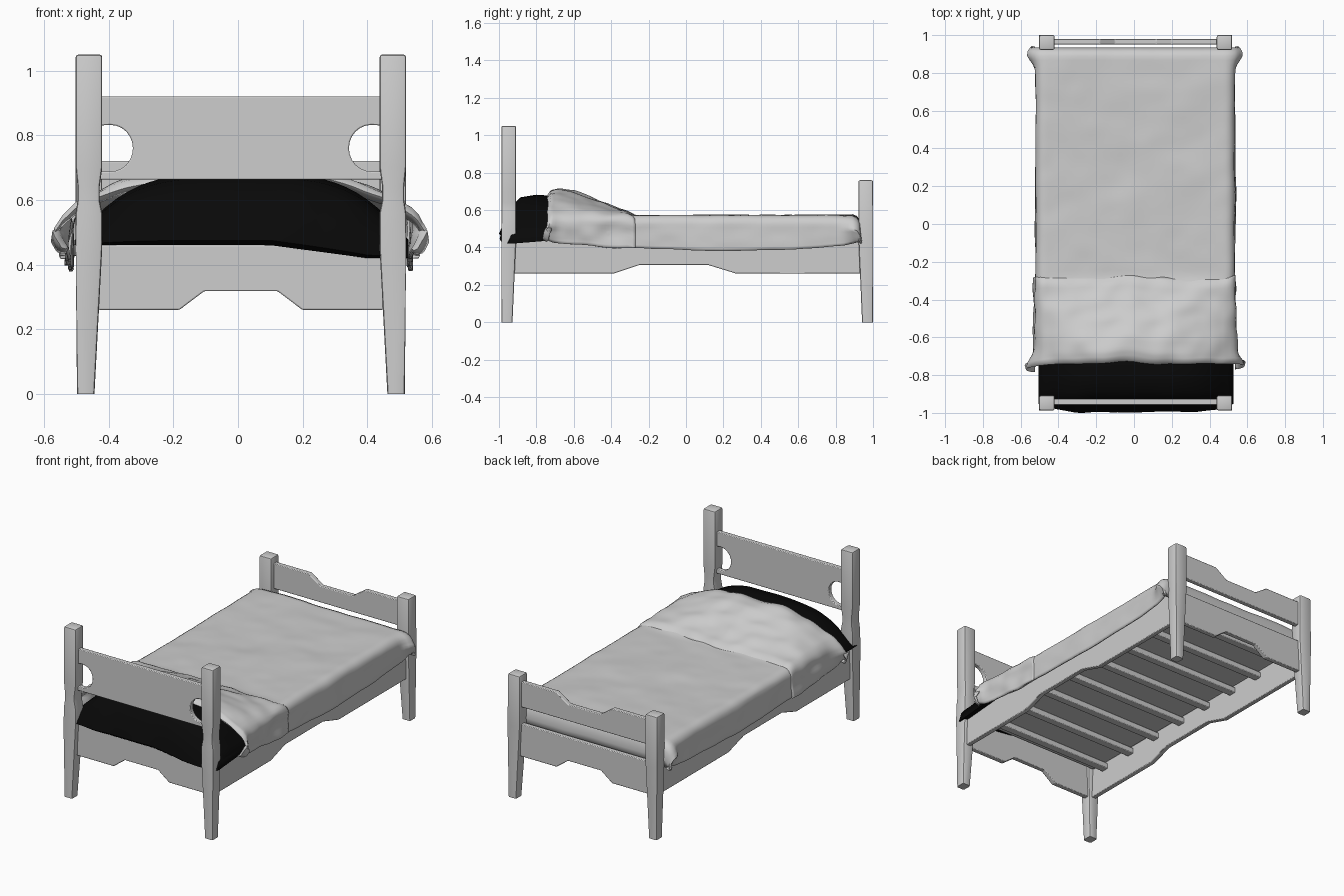
import bpy, bmesh, math
from mathutils import Vector, noise

cube = bpy.data.objects.get("Cube")
if cube:
    bpy.data.objects.remove(cube, do_unlink=True)

MID = 0.009  # centre line of the frame; the drape is slightly lopsided


def material(name, value):
    m = bpy.data.materials.new(name)
    m.use_nodes = True
    color = (value, value, value, 1)
    m.diffuse_color = color
    m.node_tree.nodes["Principled BSDF"].inputs["Base Color"].default_value = color
    return m


GREY = material("pale_grey", 0.61)
BLACK = material("pillow_black", 0.0025)


def finish(name, bm, mat=GREY, bevel=0, angle=30, closed=True):
    if closed:
        bmesh.ops.recalc_face_normals(bm, faces=bm.faces[:])
    mesh = bpy.data.meshes.new(name)
    bm.to_mesh(mesh)
    bm.free()
    mesh.materials.append(mat)
    ob = bpy.data.objects.new(name, mesh)
    bpy.context.collection.objects.link(ob)
    if bevel:
        mod = ob.modifiers.new("soft_edges", "BEVEL")
        mod.width = bevel
        mod.segments = 2
        mod.limit_method = "ANGLE"
    bpy.ops.object.select_all(action="DESELECT")
    ob.select_set(True)
    bpy.context.view_layer.objects.active = ob
    bpy.ops.object.shade_smooth_by_angle(angle=math.radians(angle))
    return ob


def loft(rings):
    """Closed solid through a list of vertex rings."""
    bm = bmesh.new()
    rows = [[bm.verts.new(p) for p in ring] for ring in rings]
    n = len(rows[0])
    for a, b in zip(rows, rows[1:]):
        for i in range(n):
            bm.faces.new((a[i], a[(i + 1) % n], b[(i + 1) % n], b[i]))
    bm.faces.new(rows[0])
    bm.faces.new(rows[-1])
    return bm


def board(name, outline, at, along_y=False, thick=0.03):
    """Flat board cut to an outline of (length, height) points."""
    rings = []
    for d in (at - thick / 2, at + thick / 2):
        rings.append([(MID + d, u, z) if along_y else (MID + u, d, z) for u, z in outline])
    finish(name, loft(rings), bevel=0.004)


def box(name, lo, hi, bevel=0.005):
    rings = [[(lo[0], lo[1], z), (hi[0], lo[1], z), (hi[0], hi[1], z), (lo[0], hi[1], z)]
             for z in (lo[2], hi[2])]
    finish(name, loft(rings), bevel=bevel)


def ramp(table, v):
    """Piecewise linear lookup."""
    if v <= table[0][0]:
        return table[0][1]
    for (a, p), (b, q) in zip(table, table[1:]):
        if v <= b:
            return p + (q - p) * (v - a) / (b - a)
    return table[-1][1]


# Posts: tapered feet, with a waist on the tall head posts
def post(name, side, y_out, y_in, top, waist):
    levels = [(0, 0.453, 0.507, 0.75), (0.45, 0.429, 0.511, 1)]
    if waist:
        levels += [(0.56, 0.429, 0.511, 1), (0.6, 0.437, 0.505, 1),
                   (0.64, 0.437, 0.505, 1), (0.7, 0.429, 0.511, 1)]
    levels.append((top, 0.429, 0.511, 1))
    rings = []
    for z, xi, xo, k in levels:
        yi = y_out + (y_in - y_out) * k
        xi, xo = MID + side * xi, MID + side * xo
        rings.append([(xi, y_out, z), (xo, y_out, z), (xo, yi, z), (xi, yi, z)])
    bm = loft(rings)
    # Round the long edges and the top, leaving the foot flat
    edges = [e for e in bm.edges if e.verts[0].co.z != e.verts[1].co.z
             or e.verts[0].co.z > top - 0.01]
    bmesh.ops.bevel(bm, geom=edges, offset=0.009, segments=2, profile=0.5, affect="EDGES")
    finish(name, bm)


for side, label in ((1, "left"), (-1, "right")):
    post("head_post_" + label, side, -0.987, -0.908, 1.05, True)
    post("foot_post_" + label, side, 1.0, 0.922, 0.76, False)

# Headboard with a rounded hand hole beside each post
half = 0.44
hole = [(half, 0.83)]
for i in range(13):
    a = math.pi / 2 + math.pi * i / 12
    hole.append((0.403 + 0.069 * math.cos(a), 0.76 + 0.072 * math.sin(a)))
hole.append((half, 0.688))
right_edge = [(half, 0.92)] + hole + [(half, 0.663)]
left_edge = [(-u, z) for u, z in reversed(right_edge)]
board("headboard", right_edge + left_edge, -0.942)

# Footboard with a dip in its top edge
board("footboard", [(-half, 0.565), (half, 0.565), (half, 0.72), (0.19, 0.72),
                    (0.11, 0.665), (-0.11, 0.665), (-0.19, 0.72), (-half, 0.72)], 0.965)

# Aprons and side rails with a raised cut in the lower edge
apron = [(-half, 0.46), (-half, 0.26), (-0.19, 0.26), (-0.113, 0.318),
         (0.113, 0.318), (0.19, 0.26), (half, 0.26), (half, 0.46)]
board("head_apron", apron, -0.942)
board("foot_apron", apron, 0.965)
rail = [(-0.92, 0.46), (-0.92, 0.26), (-0.39, 0.26), (-0.25, 0.306),
        (0.12, 0.306), (0.27, 0.26), (0.93, 0.26), (0.93, 0.46)]
board("left_rail", rail, 0.475, along_y=True)
board("right_rail", rail, -0.475, along_y=True)

# Slats and mattress
for i in range(8):
    y = -0.8 + 0.23 * i
    box("slat_%d" % (i + 1), (MID - 0.465, y - 0.025, 0.39), (MID + 0.465, y + 0.025, 0.425))
box("mattress", (MID - 0.458, -0.9, 0.425), (MID + 0.458, 0.9, 0.5), bevel=0.02)

# Pillow: one side profile swept across, flattening and narrowing toward both ends
side_profile = [(-0.98, 0.46), (-0.997, 0.475), (-0.975, 0.53), (-0.93, 0.62), (-0.885, 0.668),
                (-0.8, 0.682), (-0.7, 0.675), (-0.6, 0.64), (-0.5, 0.58), (-0.44, 0.5), (-0.45, 0.46)]
rings = []
for i in range(33):
    x = -0.505 + 1.033 * i / 32
    swell = 1 - min(0.93, (abs(x - 0.01) / 0.52) ** 3.5)
    sag = 0.04 * min(1, max(0, x - 0.1) / 0.3)
    ring = []
    for y, z in side_profile:
        front = min(1, max(0, (-0.88 - y) / 0.08))
        y += 0.01 * noise.noise(Vector((x * 8, z * 5, 0))) + 0.05 * (1 - swell) ** 2 * front
        ring.append((x, y, 0.46 + (z - 0.46) * swell - sag * front * (z < 0.5)))
    rings.append(ring)
finish("pillow", loft(rings), BLACK, angle=60)

# Bedding: a draped sheet that swells over the pillow and hangs past the rails
swell_table = [(-0.75, 0.105), (-0.68, 0.122), (-0.6, 0.11), (-0.5, 0.08), (-0.36, 0.02), (-0.28, 0)]
hem_table = [(-0.74, 0.45), (-0.68, 0.425), (-0.4, 0.4), (0.2, 0.38), (0.6, 0.39), (0.84, 0.41), (0.92, 0.43)]


def sheet(name, rows, lift, crumple):
    bm = bmesh.new()
    grid = []
    n = 40
    for y0, drop in rows:
        line = []
        for j in range(-n, n + 1):
            a, sign = abs(j) / n, (1 if j >= 0 else -1)
            t = max(0, (a - 0.7) / 0.3)
            bend = min(1, t * 3) * math.pi / 2
            width = 0.521 + lift * 0.4 + 0.013 * (sign > 0)
            x = min(a / 0.7, 1) * (width - 0.05) + 0.05 * math.sin(bend)
            top = 0.573 + lift + ramp(swell_table, y0) * (1 - min(1, x / 0.51) ** 3)
            hem = ramp(hem_table, y0) + 0.008 * noise.noise(Vector((sign, y0 * 6, 4)))
            z = top - 0.05 * (1 - math.cos(bend))
            if t > 1 / 3:
                z += (hem - z) * (t - 1 / 3) * 1.5
            z = max(z - drop, hem)
            # Pointed flared corners, ragged ends and soft wrinkles
            flare = math.exp(-((y0 - 0.9) / 0.05) ** 2) + math.exp(-((y0 + 0.73) / 0.05) ** 2)
            x += 0.045 * flare * (1 - abs(2 * t - 1))
            y = y0 - (0.035 * a ** 4 if y0 < -0.6 else 0)
            y += 0.02 * noise.noise(Vector((sign * x * 6, y0, 2))) * (lift > 0)
            p = Vector((sign * x * 3.5, y0 * 4, z * 6))
            ripple = noise.noise(p) * 0.008 + noise.noise(p * 2.5) * crumple
            if t > 0.2:
                x += ripple
            else:
                z += ripple
            line.append(bm.verts.new((sign * x, y, z)))
        grid.append(line)
    for a, b in zip(grid, grid[1:]):
        for j in range(2 * n):
            bm.faces.new((a[j], a[j + 1], b[j + 1], b[j]))
    ob = finish(name, bm, angle=60, closed=False)
    mod = ob.modifiers.new("cloth_thickness", "SOLIDIFY")
    mod.thickness = 0.01
    mod.offset = -1


main_rows = [(-0.5 + 1.39 * i / 60, 0) for i in range(61)]
sheet("blanket", main_rows + [(0.915, 0.01), (0.93, 0.035), (0.935, 0.09), (0.93, 0.15)], 0, 0.003)
fold_rows = [(-0.72 + 0.4 * i / 24, 0) for i in range(25)]
sheet("turned_down_fold", [(-0.715, 0.04), (-0.735, 0.018)] + fold_rows
      + [(-0.305, 0.003), (-0.29, 0.008), (-0.275, 0.016)], 0.012, 0.012)
